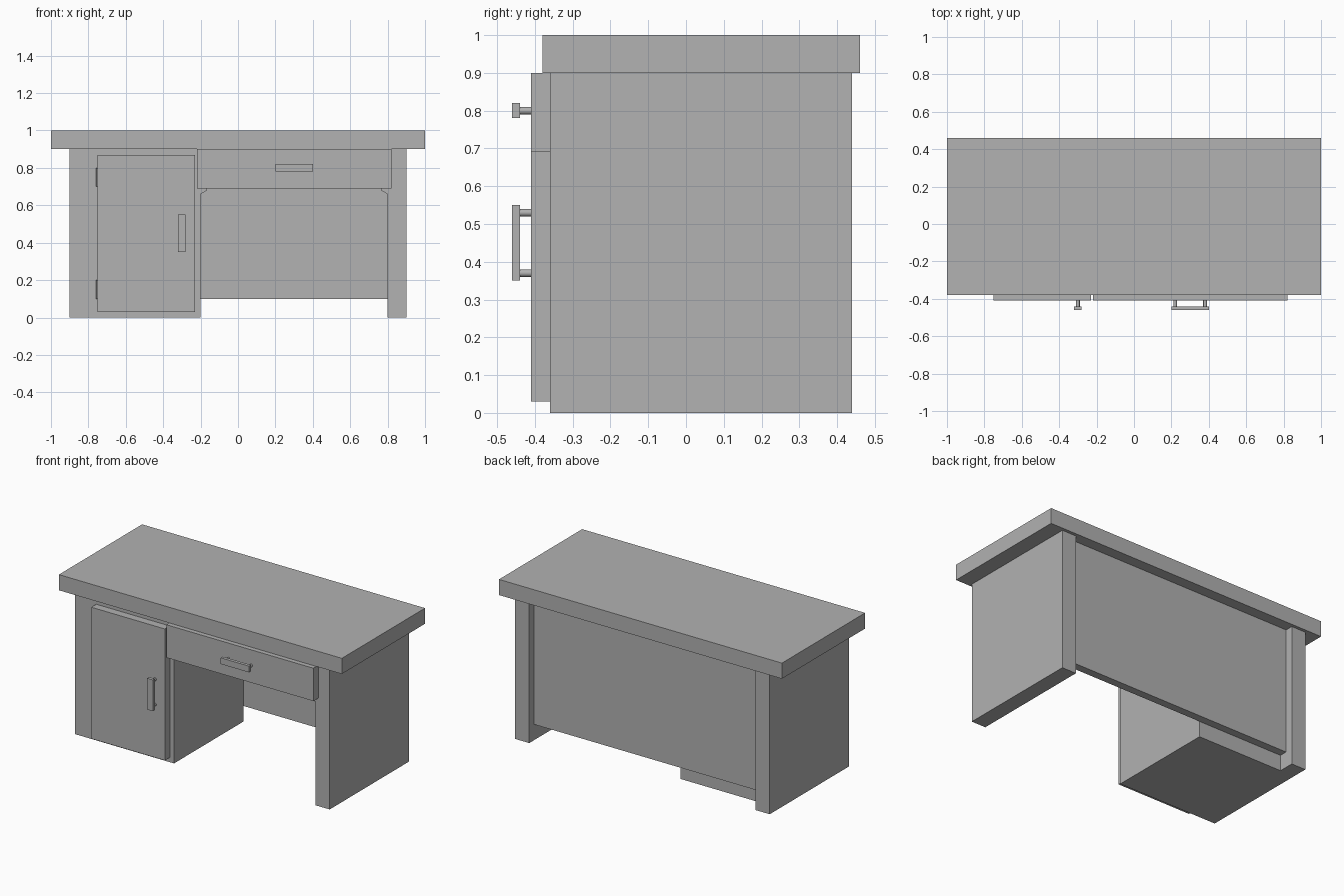
import bpy
import bmesh
from mathutils import Matrix

cube = bpy.data.objects.get("Cube")
if cube:
    bpy.data.objects.remove(cube, do_unlink=True)

grey = bpy.data.materials.new("plain_grey")
grey.use_nodes = True
colour = (0.445, 0.445, 0.445, 1)
grey.diffuse_color = colour
grey.node_tree.nodes["Principled BSDF"].inputs["Base Color"].default_value = colour


def finish(name, bm):
    bmesh.ops.recalc_face_normals(bm, faces=bm.faces)
    mesh = bpy.data.meshes.new(name)
    bm.to_mesh(mesh)
    bm.free()
    mesh.materials.append(grey)
    obj = bpy.data.objects.new(name, mesh)
    bpy.context.scene.collection.objects.link(obj)
    return obj


def box(name, x, y, z):
    """Box from its (low, high) range on each axis."""
    bm = bmesh.new()
    bmesh.ops.create_cube(bm, size=1)
    for v in bm.verts:
        for i, (low, high) in enumerate((x, y, z)):
            v.co[i] = high if v.co[i] > 0 else low
    return finish(name, bm)


def rod(name, centre, radius, length, axis):
    """Smooth cylinder along the Y or Z axis."""
    bm = bmesh.new()
    turn = Matrix.Rotation(1.5707963, 4, "X") if axis == "Y" else Matrix()
    bmesh.ops.create_cone(bm, cap_ends=True, segments=16, radius1=radius,
                          radius2=radius, depth=length,
                          matrix=Matrix.Translation(centre) @ turn)
    for f in bm.faces:
        f.smooth = len(f.verts) == 4
    for e in bm.edges:
        e.smooth = all(f.smooth for f in e.link_faces)
    return finish(name, bm)


def runner(name, wall, direction):
    """Chamfered drawer rail fixed to an inner wall."""
    profile = [(0, 0.66), (0.035, 0.68), (0.035, 0.69), (0, 0.69)]
    bm = bmesh.new()
    face = bm.faces.new([bm.verts.new((wall + direction * dx, BODY_FRONT, z))
                         for dx, z in profile])
    out = bmesh.ops.extrude_face_region(bm, geom=[face])
    for v in out["geom"]:
        if isinstance(v, bmesh.types.BMVert):
            v.co.y = PANEL_FRONT
    return finish(name, bm)


BODY_FRONT, BODY_BACK = -0.36, 0.44
PANEL_FRONT, PANEL_BACK = 0.34, 0.39
FACE = (-0.41, BODY_FRONT)
GRIP = (-0.46, -0.44)
UNDER = 0.9

# Top and main body
box("desk_top", (-1, 1), (-0.38, 0.46), (UNDER, 1))
box("left_leg", (0.8, 0.9), (BODY_FRONT, BODY_BACK), (0, UNDER))
box("right_leg", (-0.9, -0.8), (BODY_FRONT, BODY_BACK), (0, UNDER))
box("cabinet", (-0.8, -0.2), (BODY_FRONT, PANEL_FRONT), (0, UNDER))
box("back_panel", (-0.8, 0.8), (PANEL_FRONT, PANEL_BACK), (0.1, UNDER))

# Cabinet door with hinges and handle
box("door", (-0.75, -0.23), FACE, (0.03, 0.87))
for label, z in (("lower", 0.15), ("upper", 0.75)):
    rod(label + "_hinge", (-0.75, -0.37, z), 0.008, 0.1, "Z")
box("door_handle", (-0.32, -0.28), GRIP, (0.35, 0.55))
for label, z in (("lower", 0.37), ("upper", 0.53)):
    rod("door_handle_post_" + label, (-0.3, -0.425, z), 0.01, 0.04, "Y")

# Drawer front, open box, runners and handle
box("drawer_front", (-0.22, 0.82), FACE, (0.69, UNDER))
inner = (BODY_FRONT, 0.32)
box("drawer_floor", (-0.19, 0.79), inner, (0.69, 0.71))
box("drawer_right_side", (-0.19, -0.17), inner, (0.71, 0.87))
box("drawer_left_side", (0.77, 0.79), inner, (0.71, 0.87))
box("drawer_back", (-0.17, 0.77), (0.3, 0.32), (0.71, 0.87))
runner("right_runner", -0.2, 1)
runner("left_runner", 0.8, -1)
box("drawer_handle", (0.2, 0.4), GRIP, (0.78, 0.82))
for label, x in (("right", 0.22), ("left", 0.38)):
    rod("drawer_handle_post_" + label, (x, -0.425, 0.8), 0.01, 0.04, "Y")
